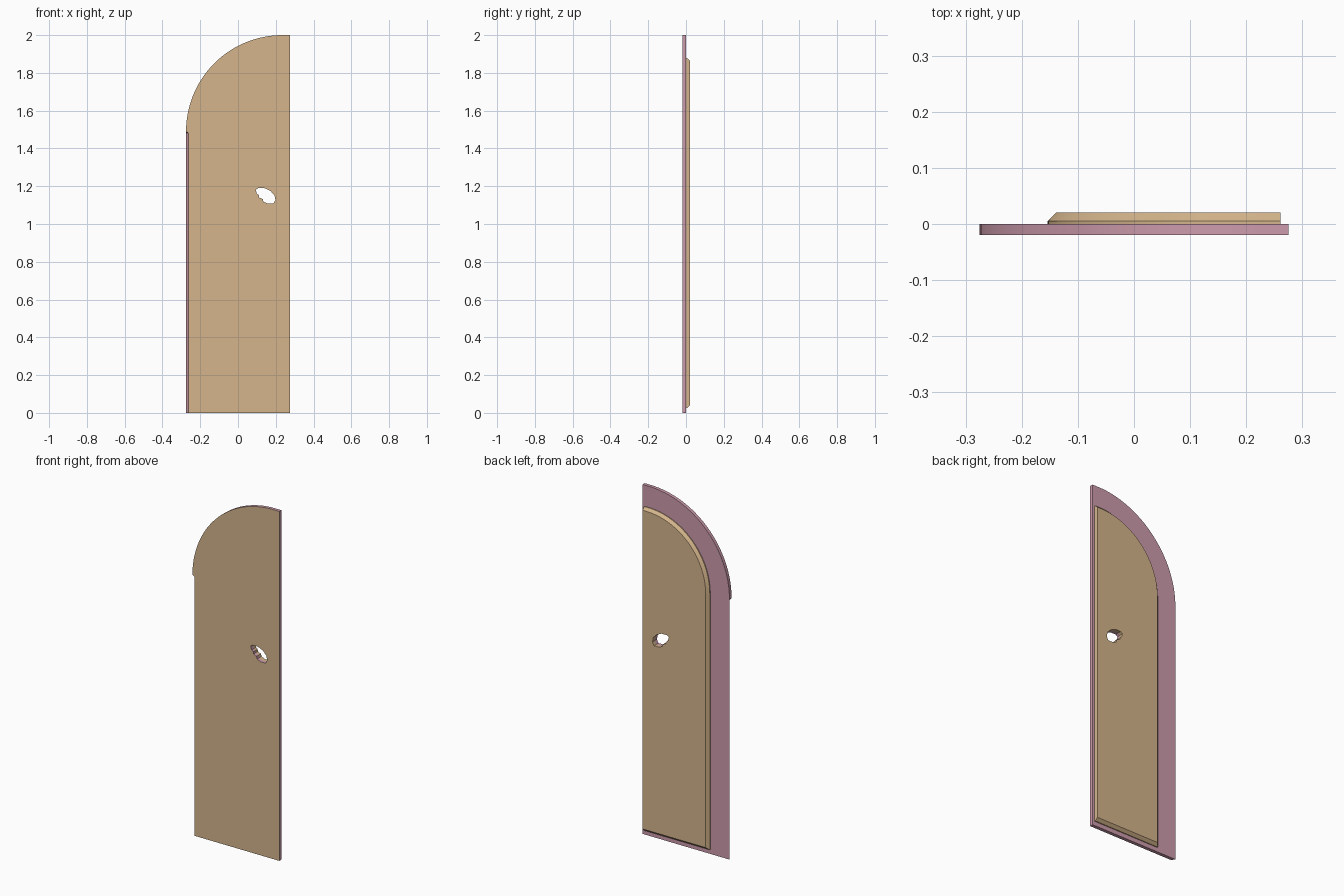
import bpy, bmesh, math

if "Cube" in bpy.data.objects:
    bpy.data.objects.remove(bpy.data.objects["Cube"])

def material(name, rgb):
    m = bpy.data.materials.new(name)
    m.diffuse_color = (*rgb, 1)
    m.use_nodes = True
    m.node_tree.nodes["Principled BSDF"].inputs["Base Color"].default_value = m.diffuse_color
    return m

TAN = material("tan wood", (0.66, 0.46, 0.26))
PINK = material("dusty pink edge", (0.61, 0.33, 0.41))

CX, SPRING = 0.235, 1.49          # centre of the quarter arch
# irregular opening for the lock, (x, z)
HOLE = [(0.094, 1.18), (0.106, 1.19), (0.14, 1.19), (0.172, 1.175),
        (0.193, 1.153), (0.198, 1.127), (0.188, 1.108), (0.157, 1.108),
        (0.135, 1.118), (0.131, 1.132), (0.112, 1.14), (0.11, 1.153), (0.1, 1.16)]

def outline(radius, bottom, right, lower_left=0.0):
    """Half-arched leaf; lower_left shifts the straight left edge inward."""
    left = CX - radius
    pts = [(left + lower_left, bottom), (right, bottom), (right, SPRING + radius)]
    n = 32
    for i in range(n + 1):
        a = math.pi / 2 * (1 + i / n)
        pts.append((CX + radius * math.cos(a), SPRING + radius * math.sin(a)))
    pts.append((left + lower_left, SPRING - 0.008))
    return pts

def build(name, levels, mats, rule):
    """Loft outlines at successive y levels, with the hole cut through all."""
    bm = bmesh.new()
    def rings(profiles):
        out = []
        for y, pts in profiles:
            out.append([bm.verts.new((x, y, z)) for x, z in pts])
        for a, b in zip(out, out[1:]):
            for i in range(len(a)):
                j = (i + 1) % len(a)
                bm.faces.new((a[i], a[j], b[j], b[i]))
        return out
    outer = rings(levels)
    inner = rings([(levels[0][0], HOLE), (levels[-1][0], HOLE)])
    # flat caps between the outline and the hole
    for k in (0, -1):
        edges = []
        for ring in (outer[k], inner[k]):
            edges += [bm.edges.get((ring[i - 1], ring[i])) for i in range(len(ring))]
        bmesh.ops.triangle_fill(bm, edges=edges, use_beauty=True)
    bmesh.ops.recalc_face_normals(bm, faces=bm.faces)
    bm.normal_update()
    for f in bm.faces:
        f.material_index = rule(f)
    me = bpy.data.meshes.new(name)
    bm.to_mesh(me)
    bm.free()
    for m in mats:
        me.materials.append(m)
    ob = bpy.data.objects.new(name, me)
    bpy.context.collection.objects.link(ob)
    bpy.ops.object.select_all(action='DESELECT')
    ob.select_set(True)
    bpy.context.view_layer.objects.active = ob
    bpy.ops.object.shade_smooth_by_angle(angle=math.radians(25))
    return ob

# door leaf: tan front, pink edges and back, slanted hinge edge below the arch
build("door_leaf",
      [(-0.0195, outline(0.51, 0, 0.275, 0.013)), (0.0, outline(0.51, 0, 0.275))],
      [TAN, PINK], lambda f: 0 if f.normal.y < -0.9 else 1)

# raised back panel with a chamfered rim on the left, top and bottom
build("back_panel",
      [(0.0, outline(0.389, 0.025, 0.261)),
       (0.005, outline(0.389, 0.025, 0.261)),
       (0.0205, outline(0.374, 0.04, 0.261))],
      [TAN], lambda f: 0)
